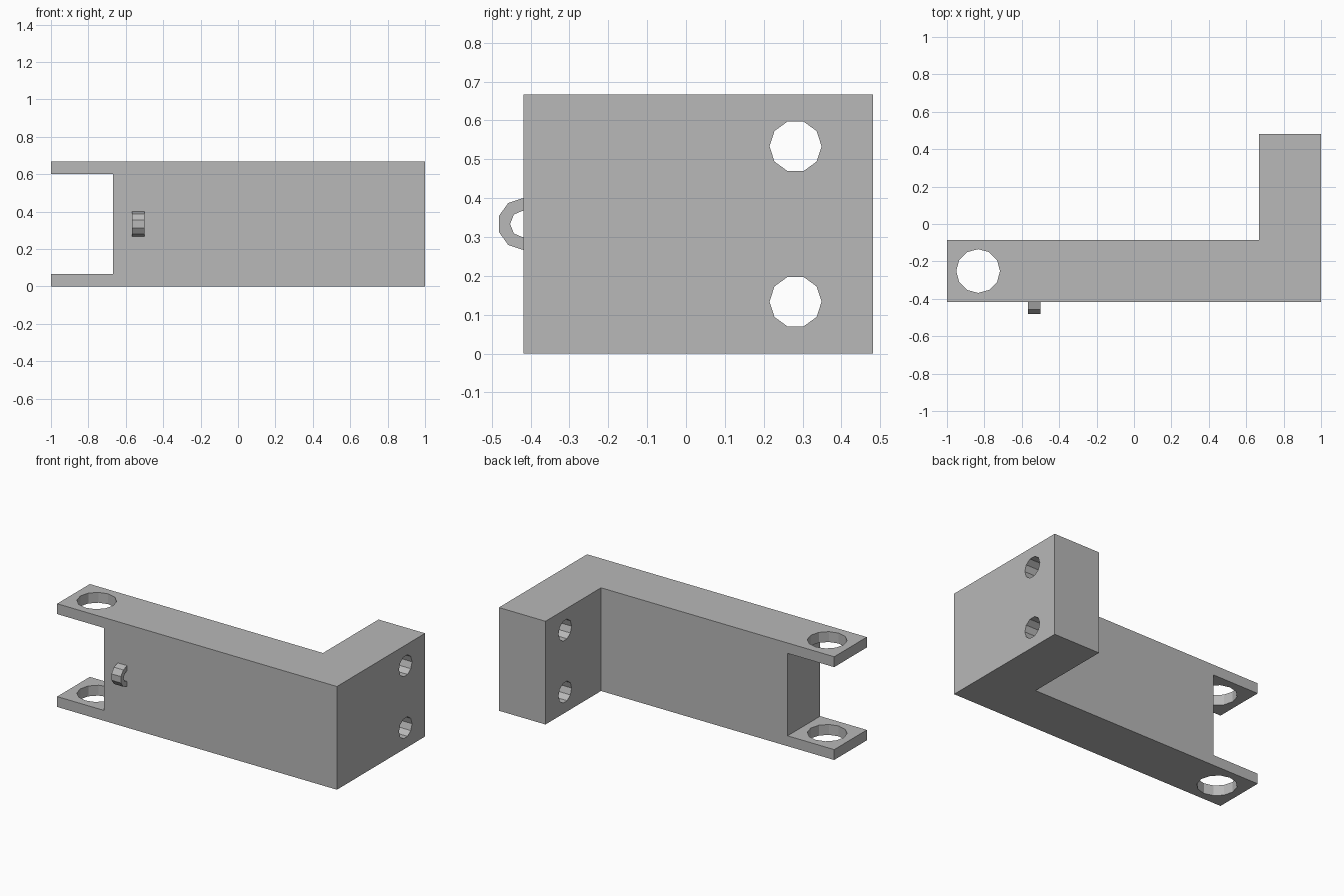
import bpy
import bmesh
from math import sin, cos, pi
from mathutils import Vector

cube = bpy.data.objects.get("Cube")
if cube:
    bpy.data.objects.remove(cube, do_unlink=True)

grey = bpy.data.materials.new("plain grey")
grey.use_nodes = True
grey.diffuse_color = (0.48, 0.48, 0.48, 1)
grey.node_tree.nodes["Principled BSDF"].inputs["Base Color"].default_value = grey.diffuse_color

LENGTH, HEIGHT, WALL, PRONG = 2.0, 0.667, 0.333, 0.067
FRONT, BACK = -0.418, 0.482
MID_Z = HEIGHT / 2


def prism(name, points, sweep):
    """Closed solid from a flat outline swept along a vector."""
    bm = bmesh.new()
    face = bm.faces.new([bm.verts.new(p) for p in points])
    out = bmesh.ops.extrude_face_region(bm, geom=[face], use_keep_orig=True)
    verts = [v for v in out["geom"] if isinstance(v, bmesh.types.BMVert)]
    bmesh.ops.translate(bm, verts=verts, vec=Vector(sweep))
    bmesh.ops.recalc_face_normals(bm, faces=bm.faces)
    mesh = bpy.data.meshes.new(name)
    bm.to_mesh(mesh)
    bm.free()
    mesh.materials.append(grey)
    obj = bpy.data.objects.new(name, mesh)
    bpy.context.collection.objects.link(obj)
    return obj


def ring(radius, sides):
    return [(radius * cos(2 * pi * i / sides), radius * sin(2 * pi * i / sides))
            for i in range(sides)]


def cut(target, cutter):
    """Subtract the cutter, keep the result and drop the cutter."""
    cutter.hide_render = True
    mod = target.modifiers.new("cut", "BOOLEAN")
    mod.operation, mod.solver, mod.object = "DIFFERENCE", "EXACT", cutter
    bpy.context.view_layer.update()
    done = target.evaluated_get(bpy.context.evaluated_depsgraph_get())
    mesh = bpy.data.meshes.new_from_object(done)
    target.modifiers.remove(mod)
    target.data = mesh
    bpy.data.objects.remove(cutter, do_unlink=True)


# L-shaped bracket body
right, left = -LENGTH / 2, LENGTH / 2
inner_y, inner_x = FRONT + WALL, left - WALL
outline = [(right, FRONT), (left, FRONT), (left, BACK),
           (inner_x, BACK), (inner_x, inner_y), (right, inner_y)]
body = prism("bracket_body", [(x, y, 0) for x, y in outline], (0, 0, HEIGHT))

# Fork slot between the two prongs
slot_x = right + WALL
slot = [(right - 0.1, PRONG), (slot_x, PRONG),
        (slot_x, HEIGHT - PRONG), (right - 0.1, HEIGHT - PRONG)]
cut(body, prism("slot_cutter", [(x, FRONT - 0.1, z) for x, z in slot], (0, WALL + 0.2, 0)))

# Pivot hole through both prongs
px, py = right + WALL / 2, FRONT + WALL / 2
cut(body, prism("pivot_cutter", [(px + a, py + b, -0.1) for a, b in ring(0.117, 12)],
                (0, 0, HEIGHT + 0.2)))

# Two mounting holes through the short arm
for side in (-1, 1):
    z = MID_Z + side * 0.2
    cut(body, prism("mount_cutter",
                    [(inner_x - 0.1, BACK - 0.2 + a, z + b) for a, b in ring(0.067, 10)],
                    (WALL + 0.2, 0, 0)))

# Half-ring loop on the front face
outer = [(b, a) for a, b in ring(0.067, 10) if b > -0.001]
inner = [(b, a) for a, b in ring(0.035, 8) if b > -0.001]
prism("cord_loop", [(-0.567, FRONT - d, MID_Z + h) for d, h in outer + inner[::-1]],
      (0.067, 0, 0))
